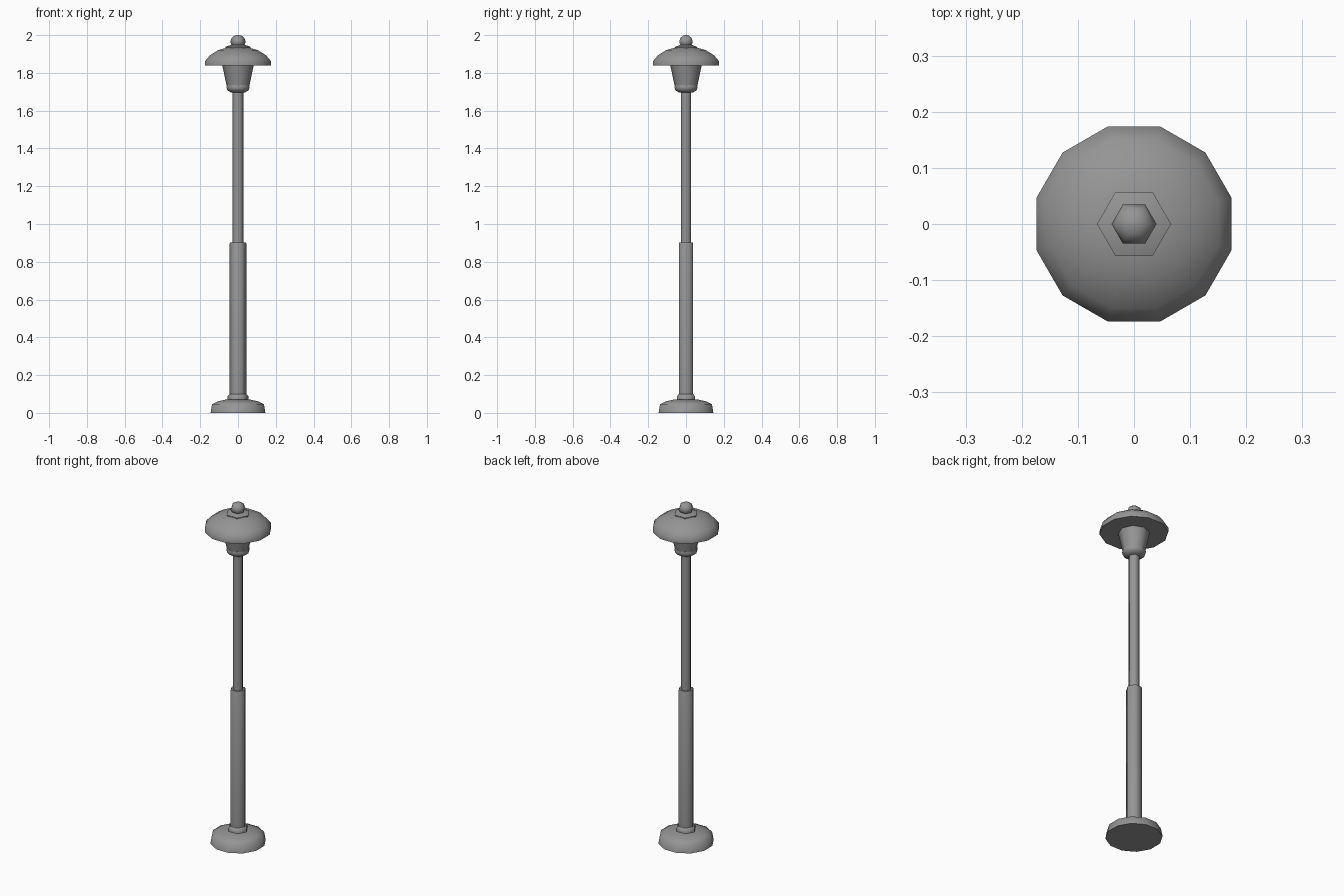
import bpy
import math

cube = bpy.data.objects.get("Cube")
if cube:
    bpy.data.objects.remove(cube, do_unlink=True)

GREY = (0.3, 0.3, 0.3, 1.0)
metal = bpy.data.materials.new("grey metal")
metal.use_nodes = True
metal.diffuse_color = GREY
metal.node_tree.nodes["Principled BSDF"].inputs["Base Color"].default_value = GREY


def turned(name, profile, sides, offset=0.0, sharp=65):
    """Closed solid turned around z from (radius, height) points, low to high."""
    verts, faces = [], []
    for radius, z in profile:
        for i in range(sides):
            a = offset + math.tau * i / sides
            verts.append((radius * math.cos(a), radius * math.sin(a), z))
    for ring in range(len(profile) - 1):
        low, high = ring * sides, (ring + 1) * sides
        for i in range(sides):
            j = (i + 1) % sides
            faces.append((low + i, low + j, high + j, high + i))
    faces.append(tuple(reversed(range(sides))))
    faces.append(tuple(range(len(verts) - sides, len(verts))))
    mesh = bpy.data.meshes.new(name)
    mesh.from_pydata(verts, [], faces)
    mesh.materials.append(metal)
    obj = bpy.data.objects.new(name, mesh)
    bpy.context.collection.objects.link(obj)
    bpy.ops.object.select_all(action="DESELECT")
    obj.select_set(True)
    bpy.context.view_layer.objects.active = obj
    bpy.ops.object.shade_smooth_by_angle(angle=math.radians(sharp))
    return obj


half_step = math.pi / 12

# Foot and post
turned("base", [(0.15, 0), (0.142, 0.046), (0.11, 0.061), (0.06, 0.072)], 12, half_step)
turned("base_collar", [(0.055, 0.065), (0.055, 0.088), (0.044, 0.1)], 6)
turned("lower_post", [(0.044, 0.09), (0.044, 0.895), (0.041, 0.902)], 6)
turned("upper_post", [(0.03, 0.895), (0.03, 1.71)], 6)

# Lantern
turned("lantern_cup", [(0.036, 1.695), (0.058, 1.708), (0.063, 1.722), (0.06, 1.735)], 12, half_step)
turned("lantern_body", [(0.06, 1.73), (0.084, 1.845)], 8)

# Shade
turned("shade", [(0.18, 1.838), (0.18, 1.863), (0.155, 1.892), (0.11, 1.92), (0.055, 1.935)],
       12, half_step)

# Finial
turned("finial_collar", [(0.066, 1.925), (0.066, 1.938), (0.04, 1.947)], 6)
ball = [(0.03, 1.942), (0.038, 1.955), (0.04, 1.968), (0.034, 1.985), (0.02, 1.996), (0.005, 2.0)]
turned("finial_ball", ball, 6)
